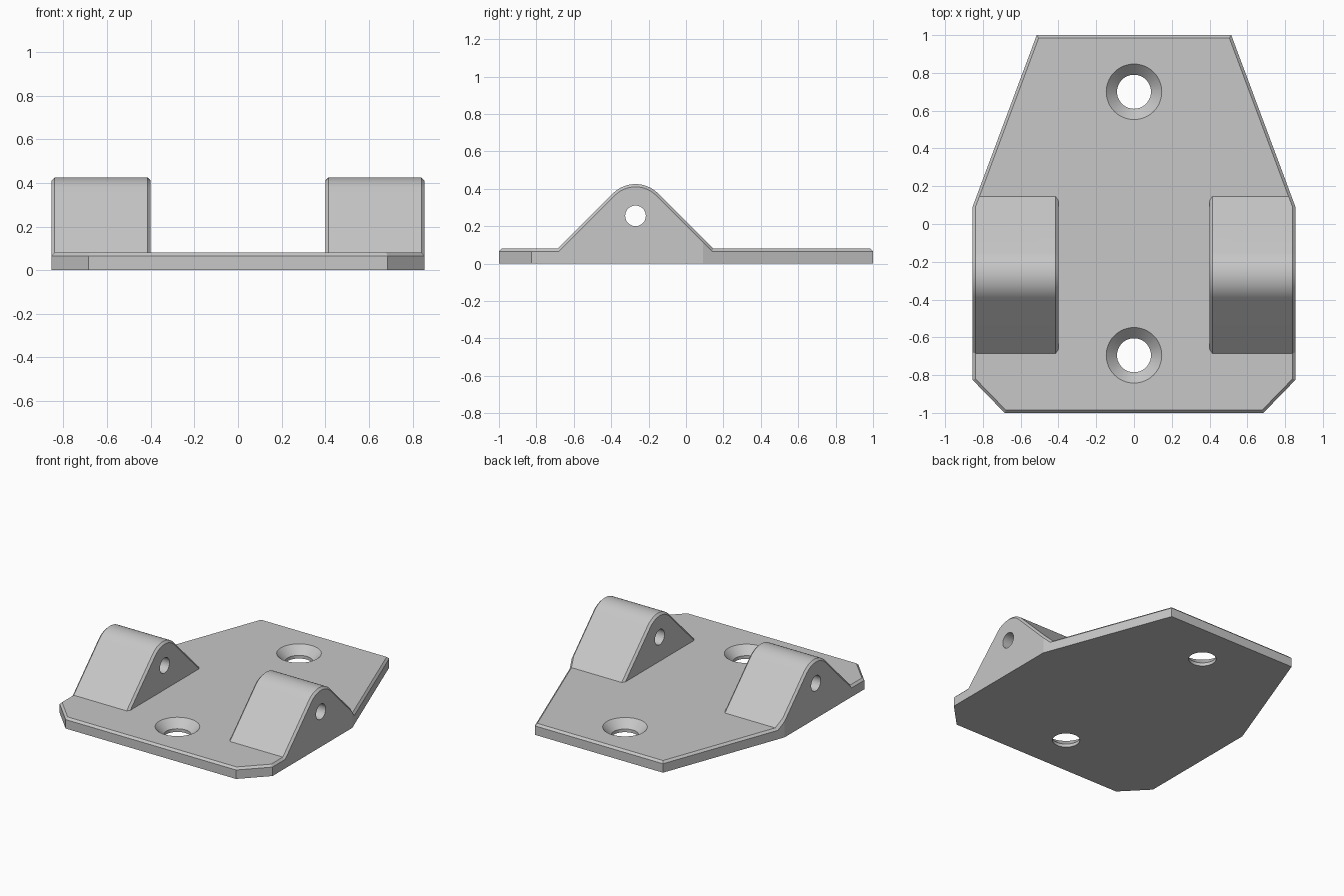
import bpy
import bmesh
from math import pi, sin, cos, radians
from mathutils import Matrix, Vector

CHAMFER = 0.015
PLATE_TOP = 0.08
HALF_WIDTH = 0.855
TAPER_START = Vector((HALF_WIDTH, 0.09, 0))
TAPER_END = Vector((0.515, 1.0, 0))
PIN = Vector((0, -0.27, 0.255))

if "Cube" in bpy.data.objects:
    bpy.data.objects.remove(bpy.data.objects["Cube"], do_unlink=True)

grey = bpy.data.materials.new("light_grey")
grey.use_nodes = True
colour = (0.57, 0.57, 0.57, 1)
grey.diffuse_color = colour
grey.node_tree.nodes["Principled BSDF"].inputs["Base Color"].default_value = colour


def make_object(name, bm):
    bmesh.ops.recalc_face_normals(bm, faces=bm.faces[:])
    mesh = bpy.data.meshes.new(name)
    bm.to_mesh(mesh)
    bm.free()
    mesh.materials.append(grey)
    obj = bpy.data.objects.new(name, mesh)
    bpy.context.collection.objects.link(obj)
    return obj


def prism(points, direction):
    bm = bmesh.new()
    face = bm.faces.new([bm.verts.new(p) for p in points])
    grown = bmesh.ops.extrude_face_region(bm, geom=[face], use_keep_orig=True)
    verts = [g for g in grown["geom"] if isinstance(g, bmesh.types.BMVert)]
    bmesh.ops.translate(bm, verts=verts, vec=direction)
    bmesh.ops.recalc_face_normals(bm, faces=bm.faces[:])
    return bm


def chamfer(bm, edges):
    bmesh.ops.bevel(bm, geom=edges, offset=CHAMFER, offset_type='OFFSET',
                    segments=1, affect='EDGES', profile=0.5)


def cone(name, r1, r2, depth, matrix):
    bm = bmesh.new()
    bmesh.ops.create_cone(bm, cap_ends=True, segments=64, radius1=r1,
                          radius2=r2, depth=depth, matrix=matrix)
    return make_object(name, bm)


def combine(target, tool, operation):
    mod = target.modifiers.new(tool.name, 'BOOLEAN')
    mod.operation = operation
    mod.solver = 'EXACT'
    mod.object = tool
    bpy.context.view_layer.objects.active = target
    bpy.ops.object.modifier_apply(modifier=mod.name)
    bpy.data.objects.remove(tool, do_unlink=True)


# Base plate with clipped front corners and a tapered back
half = [(0.685, -1.0), (HALF_WIDTH, -0.825), TAPER_START.xy, TAPER_END.xy]
outline = [(x, y, 0) for x, y in half] + [(-x, y, 0) for x, y in reversed(half)]
bm = prism(outline, (0, 0, PLATE_TOP))
chamfer(bm, [e for e in bm.edges if all(v.co.z > 0.07 for v in e.verts)])
plate = make_object("mounting_plate", bm)


# Rounded hinge lugs, trimmed to the taper of the plate
def make_lug(side):
    radius, foot = 0.17, 0.04
    tangent = radius * sin(pi / 4)
    run = tangent + PIN.z + tangent - foot
    steps = 24
    profile = [(0.40, PIN.y - run, foot)]
    for i in range(steps + 1):
        a = radians(135 - 90 * i / steps)
        profile.append((0.40, PIN.y + radius * cos(a), PIN.z + radius * sin(a)))
    profile.append((0.40, PIN.y + run, foot))
    bm = prism(profile, (HALF_WIDTH - 0.40, 0, 0))
    along = TAPER_END - TAPER_START
    normal = Vector((along.y, -along.x, 0)).normalized()
    cut = bmesh.ops.bisect_plane(bm, geom=bm.verts[:] + bm.edges[:] + bm.faces[:],
                                 plane_co=TAPER_START, plane_no=normal,
                                 clear_outer=True)
    rim = [g for g in cut["geom_cut"] if isinstance(g, bmesh.types.BMEdge)]
    bmesh.ops.holes_fill(bm, edges=rim)
    bmesh.ops.recalc_face_normals(bm, faces=bm.faces[:])
    bm.normal_update()
    rims = []
    for e in bm.edges:
        sides = [abs(f.normal.x) > 0.5 for f in e.link_faces]
        if sides.count(True) == 1 and any(v.co.z > foot + 0.001 for v in e.verts):
            rims.append(e)
    chamfer(bm, rims)
    if side < 0:
        bmesh.ops.scale(bm, verts=bm.verts[:], vec=(-1, 1, 1))
    return make_object("left_lug" if side > 0 else "right_lug", bm)


for side in (1, -1):
    combine(plate, make_lug(side), 'UNION')

# Pin hole through both lugs
turn = Matrix.Translation(PIN) @ Matrix.Rotation(pi / 2, 4, 'Y')
combine(plate, cone("pin_hole", 0.055, 0.055, 2.4, turn), 'DIFFERENCE')

# Countersunk screw holes
for y in (0.70, -0.695):
    hole = cone("screw_hole", 0.09, 0.09, 0.4, Matrix.Translation((0, y, 0.05)))
    combine(plate, hole, 'DIFFERENCE')
    # 45 degree sink, running a little above the plate
    sink = cone("countersink", 0.08, 0.16, 0.08,
                Matrix.Translation((0, y, PLATE_TOP - 0.027)))
    combine(plate, sink, 'DIFFERENCE')

# Smooth curves, crisp edges
bpy.ops.object.select_all(action='DESELECT')
plate.select_set(True)
bpy.context.view_layer.objects.active = plate
bpy.ops.object.shade_smooth_by_angle(angle=radians(15))
